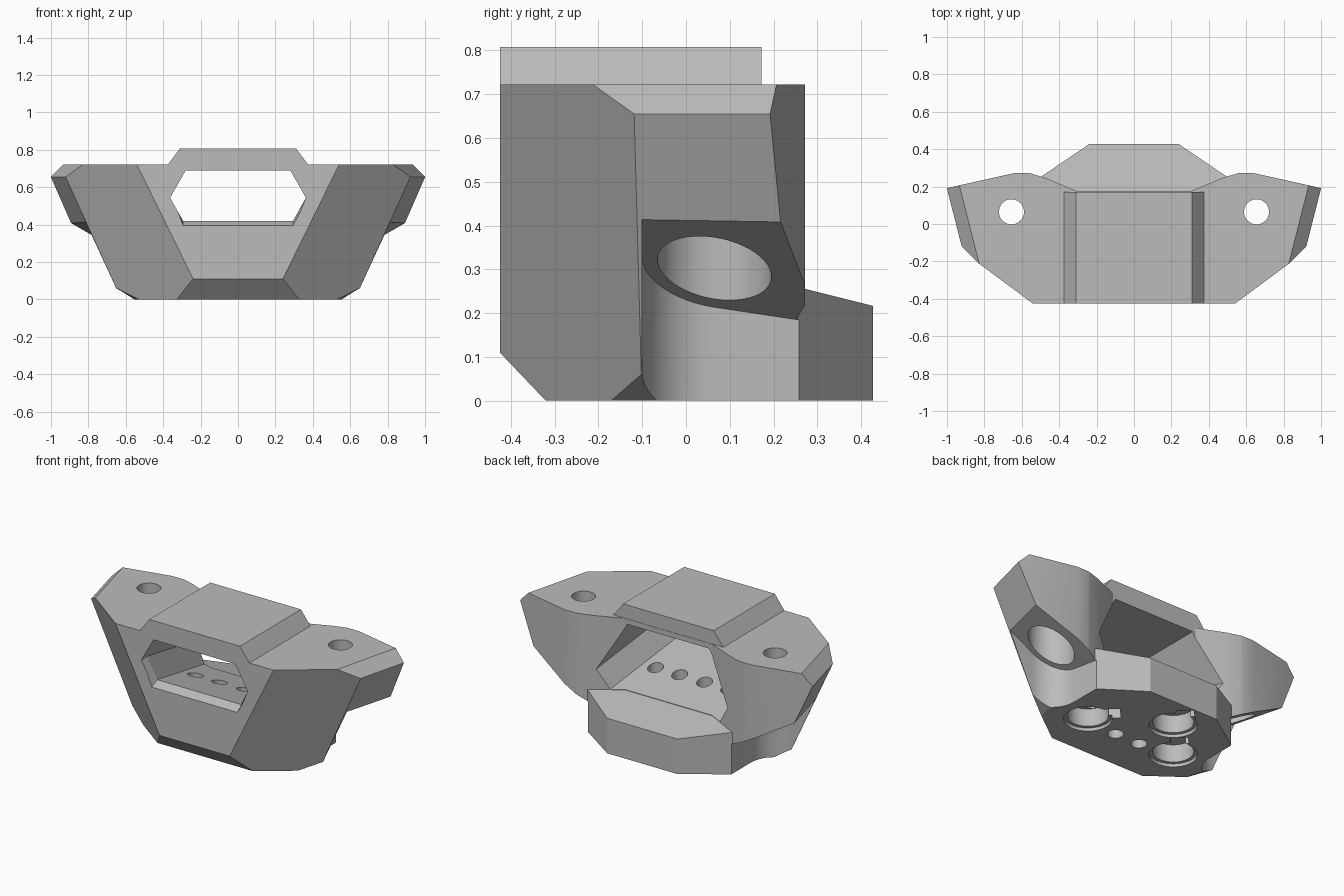
import bpy, bmesh, math
from mathutils import Vector

if "Cube" in bpy.data.objects:
    bpy.data.objects.remove(bpy.data.objects["Cube"], do_unlink=True)

grey = bpy.data.materials.new("plain_grey")
grey.use_nodes = True
grey.diffuse_color = (0.5, 0.5, 0.5, 1)
grey.node_tree.nodes["Principled BSDF"].inputs["Base Color"].default_value = (0.5, 0.5, 0.5, 1)


def finish(bm, name):
    bmesh.ops.recalc_face_normals(bm, faces=bm.faces)
    mesh = bpy.data.meshes.new(name)
    bm.to_mesh(mesh)
    bm.free()
    mesh.materials.append(grey)
    obj = bpy.data.objects.new(name, mesh)
    bpy.context.collection.objects.link(obj)
    return obj


def loft(name, rings):
    """Closed solid through matching rings of points."""
    bm = bmesh.new()
    loops = [[bm.verts.new(p) for p in ring] for ring in rings]
    n = len(loops[0])
    for a, b in zip(loops, loops[1:]):
        for i in range(n):
            j = (i + 1) % n
            bm.faces.new((a[i], a[j], b[j], b[i]))
    bm.faces.new(loops[0][::-1])
    bm.faces.new(loops[-1])
    return finish(bm, name)


def prism(name, plan, low, top):
    """Upright prism; top may be a height or a function of x and y."""
    height = top if callable(top) else lambda x, y: top
    return loft(name, [[(x, y, low) for x, y in plan],
                       [(x, y, height(x, y)) for x, y in plan]])


def cylinder(name, x, y, radius, low, top):
    turn = [math.tau * i / 48 for i in range(48)]
    return prism(name, [(x + radius * math.cos(a), y + radius * math.sin(a)) for a in turn], low, top)


def box(name, x, y, w, d, low, top, angle=0):
    c, s = math.cos(angle), math.sin(angle)
    corners = [(-w, -d), (w, -d), (w, d), (-w, d)]
    return prism(name, [(x + c * u - s * v, y + s * u + c * v) for u, v in corners], low, top)


def combine(body, tool, operation='DIFFERENCE'):
    tool.hide_render = True
    mod = body.modifiers.new("combine", 'BOOLEAN')
    mod.operation, mod.solver, mod.object = operation, 'EXACT', tool
    bpy.ops.object.select_all(action='DESELECT')
    bpy.context.view_layer.objects.active = body
    body.select_set(True)
    bpy.ops.object.modifier_apply(modifier=mod.name)
    bpy.data.objects.remove(tool, do_unlink=True)


def both(points):
    """Add the mirrored half of an outline."""
    return points + [(-x, y) for x, y in reversed(points)]


# Faceted main block, clipped from a box by planes on both sides
bm = bmesh.new()
bmesh.ops.create_cube(bm, size=4)


def clip(point, normal):
    cut = bmesh.ops.bisect_plane(bm, geom=bm.verts[:] + bm.edges[:] + bm.faces[:],
                                 plane_co=point, plane_no=normal, clear_outer=True)
    edges = [e for e in cut["geom_cut"] if isinstance(e, bmesh.types.BMEdge)]
    if edges:
        bmesh.ops.contextual_create(bm, geom=edges)


clip((0, 0, 0), (0, 0, -1))
clip((0, 0, 0.722), (0, 0, 1))
clip((0, -0.425, 0), (0, -1, 0))
clip((0, 0.272, 0), (0, 1, 0))
clip((0, -0.425, 0.11), (0, -0.11, -0.105))            # lower front chamfer
for point, normal in [
        ((0.54, -0.425, 0.72), (1, -1.349, -0.492)),   # slanted front cheek
        ((0.92, -0.125, 0.655), (1, -0.254, -0.462)),  # leaning side
        ((0.92, -0.125, 0.655), (1, -0.254, 1.05)),    # upper side chamfer
        ((0.645, -0.125, 0.06), (1, -0.254, -1.75)),   # lower side chamfer
        ((0.64, 0.272, 0), (0.222, 1, 0))]:            # swept back of the arm
    for side in (1, -1):
        clip(Vector((point[0] * side, point[1], point[2])),
             Vector((normal[0] * side, normal[1], normal[2])))
body = finish(bm, "bracket_body")

# Recess between the arms at the back
combine(body, prism("back_recess", both([(0.62, 0.5), (0.6, 0.28), (0.55, 0.27), (0.47, 0.245), (0.3, 0.174)]), -0.2, 1))


def floor(y):
    return 0.22 + 0.25 * (0.425 - y)


# Sloping rear tongue
combine(body, prism("rear_tongue", both([(0.4, -0.05), (0.51, -0.02), (0.51, 0.244), (0.24, 0.427)]),
                    0, lambda x, y: floor(y) - 0.003), 'UNION')

# Raised bridge on top
bridge = [(0.375, 0.7), (0.375, 0.722), (0.31, 0.808)]
combine(body, loft("raised_bridge", [[(x, y, z) for x, z in both(bridge)] for y in (-0.425, 0.172)]), 'UNION')


# Six-sided tunnel with a sloping floor and a front lip
def tunnel_ring(y, at=None, drop=0):
    low = floor(y)
    mid = low + 0.125
    wide = 0.28 + 0.567 * (0.69 - mid)
    half = [(wide - 0.07, low - drop), (wide, mid), (0.28, 0.69)]
    return [(x, y if at is None else at, z) for x, z in both(half)]


combine(body, loft("tunnel", [tunnel_ring(-0.37, -0.5, 0.057), tunnel_ring(-0.37), tunnel_ring(0.55)]))

# Rounded clearances under the arms, screw holes and counterbores
for side in (1, -1):
    arc = [math.radians(180 + 90 * i / 12) for i in range(13)]
    plan = [(0.655 + 0.165 * math.cos(a), 0.065 + 0.165 * math.sin(a)) for a in arc]
    plan = [(0.49, 0.6)] + plan + [(1.3, -0.1), (1.3, 0.6)]
    combine(body, prism("arm_clearance", [(x * side, y) for x, y in plan], -0.1,
                        lambda x, y: 0.3025 + 0.54 * (abs(x) - 0.655) - 0.15 * (y - 0.065)))
    combine(body, cylinder("counterbore", 0.655 * side, 0.065, 0.13, 0.05, 0.6))
    combine(body, cylinder("screw_hole", 0.655 * side, 0.065, 0.067, 0.3, 1))

# Blind sockets with shallow rims and wire pockets in the underside
for x, y in [(0.31, -0.03), (-0.31, -0.03), (-0.1, 0.22)]:
    combine(body, cylinder("socket_rim", x, y, 0.135, -0.1, 0.02))
    combine(body, cylinder("socket", x, y, 0.115, -0.1, 0.13))
    combine(body, box("pocket", x * 0.8, y + 0.13, 0.05, 0.05, -0.1, 0.1, math.radians(45)))

# Small holes through the tunnel floor
for x in (-0.25, -0.085, 0.085, 0.25):
    combine(body, cylinder("floor_hole", x, -0.06, 0.045, -0.1, 0.5))

bpy.ops.object.select_all(action='DESELECT')
bpy.context.view_layer.objects.active = body
body.select_set(True)
bpy.ops.object.shade_smooth_by_angle(angle=math.radians(14))
